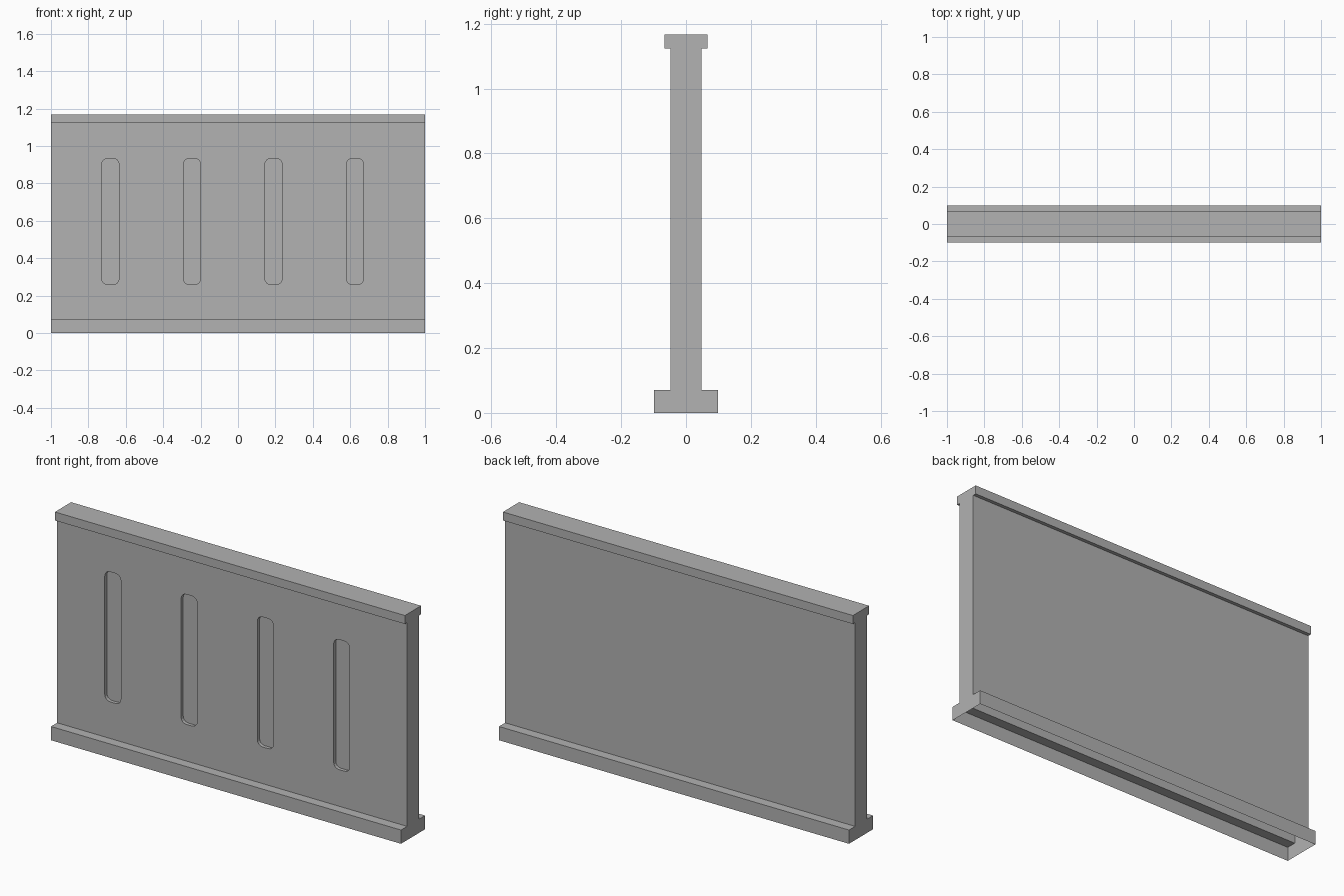
import bpy
import bmesh
import math

cube = bpy.data.objects.get("Cube")
if cube:
    bpy.data.objects.remove(cube, do_unlink=True)

LENGTH = 2.0
HEIGHT = 1.167
FOOT_H, CAP_Z = 0.071, 1.123
FOOT_Y, WALL_Y, CAP_Y = 0.098, 0.048, 0.066
SLOT_W, SLOT_BOTTOM, SLOT_TOP = 0.092, 0.26, 0.932
SLOT_DEPTH, SLOT_RADIUS = 0.018, 0.03
SLOT_PITCH, SLOT_OFFSET = 0.436, -0.028

grey = bpy.data.materials.new("concrete grey")
grey.use_nodes = True
colour = (0.445, 0.445, 0.445, 1)
grey.diffuse_color = colour
grey.node_tree.nodes["Principled BSDF"].inputs["Base Color"].default_value = colour


def extrude_outline(bm, points, offset):
    """Make a closed prism from an outline."""
    face = bm.faces.new([bm.verts.new(p) for p in points])
    result = bmesh.ops.extrude_face_region(bm, geom=[face], use_keep_orig=True)
    moved = [g for g in result["geom"] if isinstance(g, bmesh.types.BMVert)]
    bmesh.ops.translate(bm, verts=moved, vec=offset)


def make_object(name, bm):
    bmesh.ops.recalc_face_normals(bm, faces=bm.faces)
    mesh = bpy.data.meshes.new(name)
    bm.to_mesh(mesh)
    bm.free()
    mesh.materials.append(grey)
    obj = bpy.data.objects.new(name, mesh)
    bpy.context.collection.objects.link(obj)
    return obj


def rounded_slot(cx, y):
    """Upright rectangle with rounded corners."""
    r = SLOT_RADIUS
    hx = SLOT_W / 2 - r
    corners = [(hx, SLOT_TOP - r), (-hx, SLOT_TOP - r),
               (-hx, SLOT_BOTTOM + r), (hx, SLOT_BOTTOM + r)]
    points = []
    for i, (x, z) in enumerate(corners):
        for step in range(5):
            a = math.radians(90 * i + 22.5 * step)
            points.append((cx + x + r * math.cos(a), y, z + r * math.sin(a)))
    return points


# Wall panel with foot and cap rail, from one mirrored profile
half = [(FOOT_Y, 0), (FOOT_Y, FOOT_H), (WALL_Y, FOOT_H),
        (WALL_Y, CAP_Z), (CAP_Y, CAP_Z), (CAP_Y, HEIGHT)]
profile = half + [(-y, z) for y, z in reversed(half)]
bm = bmesh.new()
extrude_outline(bm, [(-LENGTH / 2, y, z) for y, z in profile], (LENGTH, 0, 0))
panel = make_object("wall_panel", bm)

# Four shallow slots in the front
bm = bmesh.new()
for i in range(4):
    x = SLOT_OFFSET + (i - 1.5) * SLOT_PITCH
    extrude_outline(bm, rounded_slot(x, -WALL_Y + SLOT_DEPTH), (0, -0.1, 0))
cutter = make_object("slot_cutter", bm)
cutter.hide_render = True

cut = panel.modifiers.new("slots", "BOOLEAN")
cut.operation = "DIFFERENCE"
cut.solver = "EXACT"
cut.object = cutter
bpy.context.view_layer.objects.active = panel
bpy.ops.object.modifier_apply(modifier=cut.name)
bpy.data.objects.remove(cutter, do_unlink=True)

# The hollow panel is open underneath
bm = bmesh.new()
bm.from_mesh(panel.data)
under = [f for f in bm.faces if all(v.co.z < 0.001 for v in f.verts)]
bmesh.ops.delete(bm, geom=under, context="FACES")
bm.to_mesh(panel.data)
bm.free()
